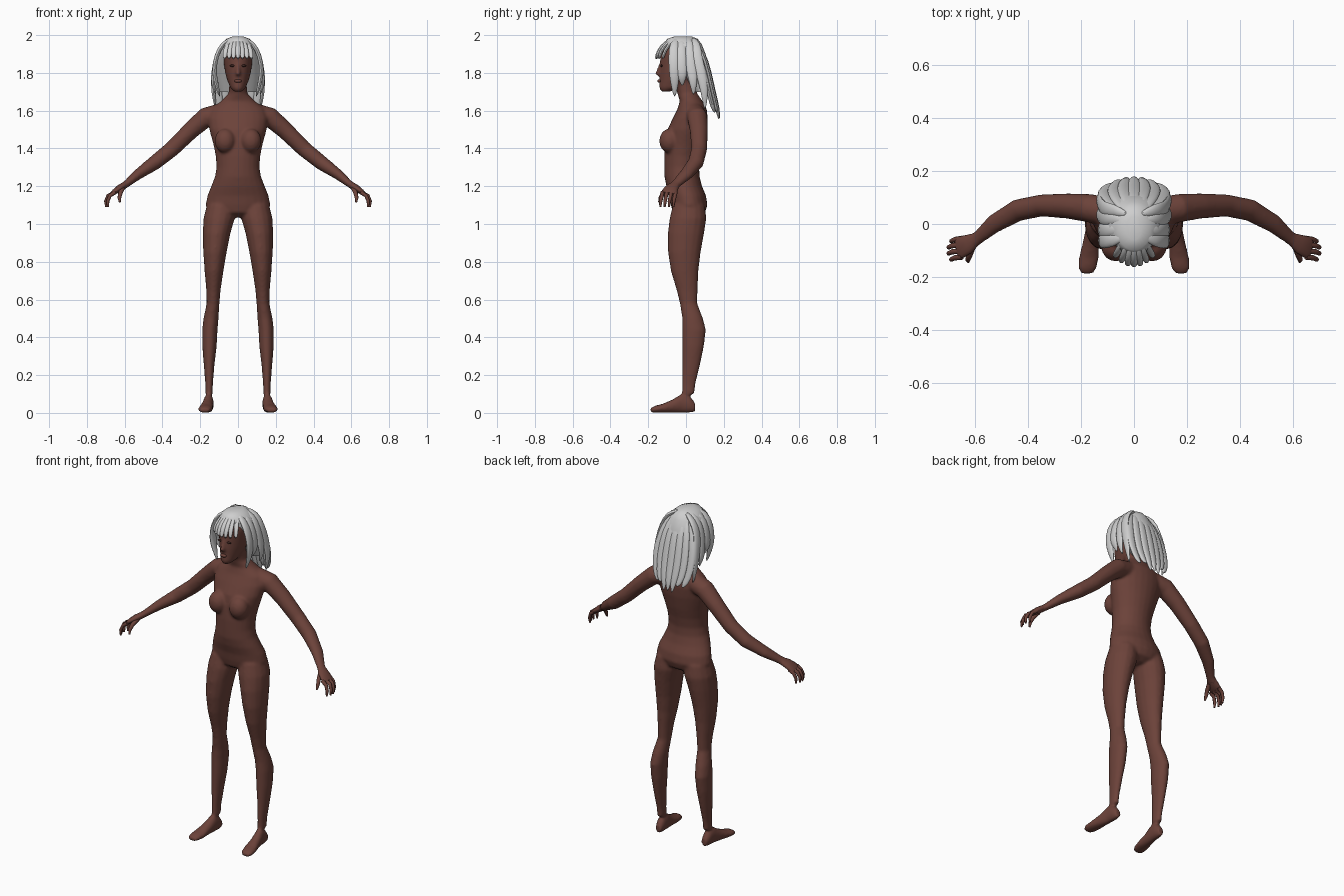
import bpy
import bmesh
import math
from mathutils import Vector, Matrix

old = bpy.data.objects.get("Cube")
if old:
    bpy.data.objects.remove(old, do_unlink=True)

X_AXIS, Y_AXIS, Z_AXIS = Vector((1, 0, 0)), Vector((0, 1, 0)), Vector((0, 0, 1))
SIDES = (1, -1)


def make_material(name, colour):
    mat = bpy.data.materials.new(name)
    mat.use_nodes = True
    mat.diffuse_color = (*colour, 1)
    shader = mat.node_tree.nodes["Principled BSDF"]
    shader.inputs["Base Color"].default_value = (*colour, 1)
    shader.inputs["Roughness"].default_value = 0.7
    return mat


skin = make_material("brown skin", (0.15, 0.055, 0.042))
silver = make_material("silver hair", (0.62, 0.62, 0.62))
dark = make_material("dark brown", (0.05, 0.02, 0.016))


def tube(bm, path, ref, normal=None, sides=16):
    """Loft elliptical rings (x, y, z, radius along ref, other radius)."""
    centres = [Vector(p[:3]) for p in path]
    rings = []
    for i, p in enumerate(path):
        ahead = centres[min(i + 1, len(path) - 1)]
        behind = centres[max(i - 1, 0)]
        t = normal or (ahead - behind).normalized()
        u = (ref - t * ref.dot(t)).normalized()
        v = t.cross(u)
        ring = []
        for k in range(sides):
            a = math.tau * k / sides
            offset = u * math.cos(a) * p[3] + v * math.sin(a) * p[4]
            ring.append(bm.verts.new(centres[i] + offset))
        rings.append(ring)
    for low, high in zip(rings, rings[1:]):
        for k in range(sides):
            j = (k + 1) % sides
            bm.faces.new((low[k], low[j], high[j], high[k]))
    bm.faces.new(rings[0][::-1])
    bm.faces.new(rings[-1])


def column(bm, rows, shift=0):
    """Upright loft from rows of (height, half width, front y, back y)."""
    path = [(shift, (f + b) / 2, z, w, (b - f) / 2) for z, w, f, b in rows]
    tube(bm, path, X_AXIS, Z_AXIS, 24)


def ball(bm, centre, radii):
    matrix = Matrix.Translation(centre) @ Matrix.Diagonal((*radii, 1))
    bmesh.ops.create_uvsphere(bm, u_segments=16, v_segments=10, radius=1, matrix=matrix)


def flip(path, side):
    return [(p[0] * side, *p[1:]) for p in path]


def finish(name, bm, mat):
    bmesh.ops.recalc_face_normals(bm, faces=bm.faces)
    mesh = bpy.data.meshes.new(name)
    bm.to_mesh(mesh)
    bm.free()
    mesh.materials.append(mat)
    obj = bpy.data.objects.new(name, mesh)
    bpy.context.collection.objects.link(obj)
    bpy.ops.object.select_all(action='DESELECT')
    obj.select_set(True)
    bpy.context.view_layer.objects.active = obj
    bpy.ops.object.shade_smooth_by_angle(angle=math.radians(60))
    return obj


# Body: overlapping lofts fused into one smooth skin
body = bmesh.new()
torso = [(1.035, .05, -.03, .06), (1.06, .14, -.07, .1), (1.1, .172, -.08, .114),
         (1.15, .162, -.088, .106), (1.2, .142, -.104, .085), (1.25, .122, -.114, .072),
         (1.3, .114, -.115, .07), (1.36, .118, -.115, .08), (1.42, .13, -.11, .095),
         (1.5, .152, -.098, .11), (1.56, .16, -.07, .115), (1.61, .145, -.045, .11),
         (1.65, .09, -.033, .088), (1.69, .05, -.045, .06), (1.74, .046, -.06, .045),
         (1.8, .045, -.05, .04)]
column(body, torso)
head = [(1.7, .02, -.13, -.09), (1.72, .04, -.142, -.02), (1.76, .057, -.14, .04),
        (1.8, .068, -.14, .07), (1.85, .075, -.138, .085), (1.9, .08, -.135, .09),
        (1.95, .07, -.11, .07), (1.975, .04, -.07, .04)]
column(body, head)
nose = [(1.85, .008, -.142, -.12), (1.81, .012, -.158, -.12),
        (1.795, .015, -.167, -.12), (1.785, .012, -.152, -.12)]
column(body, nose)

leg = [(.1, .02, -.022, .045), (.15, .02, -.022, .05), (.25, .028, -.02, .074),
       (.35, .038, -.02, .095), (.44, .041, -.02, .106), (.5, .04, -.02, .09),
       (.58, .034, -.033, .06), (.65, .038, -.05, .062), (.75, .05, -.08, .066),
       (.85, .062, -.096, .078), (.95, .073, -.097, .096), (1.03, .083, -.087, .108),
       (1.1, .075, -.07, .1)]
leg_shift = (.153, .153, .153, .151, .149, .143, .132, .13, .127, .122, .113, .1, .09)
foot = [(.153, .048, .03, .018, .024), (.154, .02, .045, .026, .045),
        (.156, -.02, .052, .027, .052), (.163, -.07, .036, .031, .036),
        (.17, -.125, .024, .038, .024), (.176, -.165, .019, .036, .019),
        (.178, -.188, .014, .024, .011)]
arm = [(.09, .045, 1.585, .055, .055), (.17, .06, 1.565, .054, .053),
       (.25, .068, 1.495, .048, .046), (.35, .07, 1.397, .042, .042),
       (.44, .052, 1.325, .042, .039), (.53, 0, 1.262, .036, .028),
       (.59, -.052, 1.213, .026, .019), (.62, -.072, 1.192, .033, .019)]
for side in SIDES:
    shin = [(x * side, (f + b) / 2, z, w, (b - f) / 2)
            for x, (z, w, f, b) in zip(leg_shift, leg)]
    tube(body, shin, X_AXIS, Z_AXIS)
    tube(body, flip(foot, side), X_AXIS, Y_AXIS)
    tube(body, flip(arm, side), Y_AXIS)
    ball(body, (.068 * side, -.087, 1.44), (.056, .055, .065))
body_obj = finish("body", body, skin)
remesh = body_obj.modifiers.new("fuse", 'REMESH')
remesh.mode = 'VOXEL'
remesh.voxel_size = 0.008
remesh.use_smooth_shade = True
soften = body_obj.modifiers.new("soften", 'SMOOTH')
soften.factor = 0.5
soften.iterations = 6

# Hands: palm, four curled fingers and a thumb
for side, label in zip(SIDES, ("left", "right")):
    hand = bmesh.new()
    palm = [(.595, -.055, 1.21, .023, .017), (.625, -.075, 1.19, .036, .019),
            (.655, -.088, 1.17, .042, .014), (.668, -.092, 1.16, .036, .009)]
    tube(hand, flip(palm, side), Y_AXIS)
    for i in range(4):
        y = -.055 - .023 * i
        reach = .01 * (i % 3 > 0)
        finger = [(.65, y, 1.168, .011, .011), (.678 + reach, y - .004, 1.15, .01, .01),
                  (.69 + reach, y - .01, 1.12, .009, .009),
                  (.688 + reach, y - .012, 1.09, .005, .005)]
        tube(hand, flip(finger, side), Y_AXIS, sides=8)
    thumb = [(.61, -.085, 1.19, .013, .013), (.622, -.118, 1.165, .012, .012),
             (.628, -.135, 1.14, .01, .01), (.626, -.143, 1.115, .005, .005)]
    tube(hand, flip(thumb, side), X_AXIS, sides=8)
    finish(label + "_hand", hand, skin)

# Eyes and lips
eyes = bmesh.new()
for side in SIDES:
    ball(eyes, (.03 * side, -.13, 1.838), (.014, .006, .006))
finish("eyes", eyes, dark)
lips = bmesh.new()
ball(lips, (0, -.14, 1.757), (.02, .011, .009))
finish("lips", lips, skin)

# Hair cap over the skull
cap = bmesh.new()
column(cap, [(1.7, .1, .04, .13), (1.77, .115, .0, .125), (1.84, .118, -.045, .118),
             (1.9, .112, -.085, .104), (1.95, .092, -.115, .084),
             (1.98, .062, -.1, .062), (1.993, .028, -.06, .03)])
finish("hair_cap", cap, silver)

# Locks: flattened tapered strands
locks = bmesh.new()


def strand(points, widths, ref, thickness=.013):
    path = [(*p, w, min(w, thickness)) for p, w in zip(points, widths)]
    tube(locks, path, ref, sides=8)


for i in range(7):
    x = .033 * (i - 3)
    tip = 1.53 + abs(x) * .6 + .025 * (i % 2)
    back = -2.5 * x * x
    strand([(x * .3, .03, 1.983), (x * .85, .09 + back, 1.92),
            (x * 1.1, .125 + back, 1.8), (x * 1.15, .147 + back, 1.69),
            (x * .95, .168 + back, 1.61), (x * .8, .178 + back, tip)],
           (.01, .026, .03, .029, .022, .004), X_AXIS)

for side in SIDES:
    # Side locks run from the parting past the cheeks
    for start, end, out, tip in ((-.065, -.06, .105, 1.67), (-.025, -.02, .112, 1.73),
                                 (.02, .04, .125, 1.68), (.055, .1, .125, 1.6)):
        mid = (start + end) / 2
        points = [(.02, start * .6, 1.983), (.082, start, 1.96), (.116, start, 1.89),
                  (.128, mid, 1.81), (out + .01, end, (tip + 1.81) / 2), (out - .01, end, tip)]
        strand(flip(points, side), (.012, .026, .031, .031, .024, .004), Y_AXIS)

# Fringe across the forehead
for i in range(7):
    x = .022 * (i - 3)
    curve = 8 * x * x
    strand([(x * .3, -.04, 1.988), (x * .7, -.11 + curve, 1.965),
            (x, -.148 + curve, 1.92), (x * 1.1, -.16 + curve, 1.87)],
           (.008, .014, .016, .011), X_AXIS, .009)
locks_obj = finish("hair_locks", locks, silver)
rounding = locks_obj.modifiers.new("rounding", 'SUBSURF')
rounding.levels = rounding.render_levels = 1
